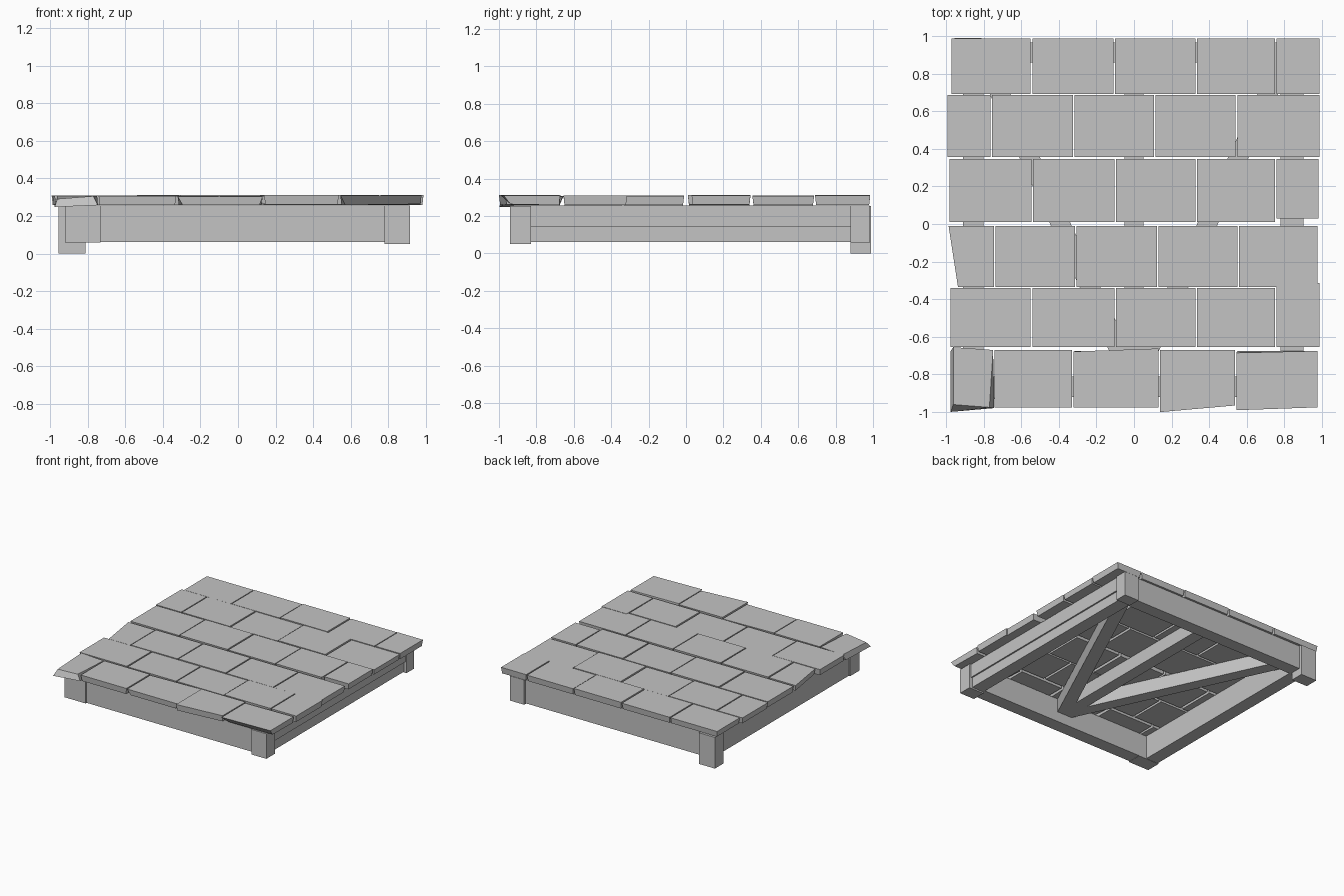
import bpy
import bmesh
import random

random.seed(4)
cube = bpy.data.objects.get("Cube")
if cube:
    bpy.data.objects.remove(cube, do_unlink=True)

grey = bpy.data.materials.new("plain_grey")
grey.use_nodes = True
colour = (0.55, 0.55, 0.55, 1)
grey.diffuse_color = colour
grey.node_tree.nodes["Principled BSDF"].inputs["Base Color"].default_value = colour


def hexa(name, bottom, top):
    """Solid from four bottom and four top corners, both counter-clockwise."""
    bm = bmesh.new()
    b = [bm.verts.new(p) for p in bottom]
    t = [bm.verts.new(p) for p in top]
    bm.faces.new(b[::-1])
    bm.faces.new(t)
    for i in range(4):
        j = (i + 1) % 4
        bm.faces.new((b[i], b[j], t[j], t[i]))
    mesh = bpy.data.meshes.new(name)
    bm.to_mesh(mesh)
    bm.free()
    mesh.materials.append(grey)
    obj = bpy.data.objects.new(name, mesh)
    bpy.context.collection.objects.link(obj)
    return obj


def ring(x0, x1, y0, y1, z):
    return [(x0, y0, z), (x1, y0, z), (x1, y1, z), (x0, y1, z)]


def box(name, x0, x1, y0, y1, z0, z1):
    return hexa(name, ring(x0, x1, y0, y1, z0), ring(x0, x1, y0, y1, z1))


# Rows of paving slabs: front edge, back edge, joints along x
rows = [
    (-0.975, -0.67, (-0.985, -0.745, -0.325, 0.135, 0.54, 0.98)),
    (-0.655, -0.34, (-0.98, -0.545, -0.10, 0.33, 0.755, 0.99)),
    (-0.335, -0.01, (-0.99, -0.74, -0.31, 0.125, 0.555, 0.98)),
    (0.01, 0.345, (-0.985, -0.54, -0.10, 0.33, 0.755, 0.985)),
    (0.355, 0.685, (-0.995, -0.76, -0.32, 0.11, 0.545, 0.99)),
    (0.69, 0.985, (-0.975, -0.545, -0.105, 0.33, 0.755, 0.99)),
]
# Worn slabs: (row, column) -> {corner: (dx, dy, dz)}; 0-3 bottom, 4-7 top
worn = {
    (0, 0): {0: (0, -0.03, -0.01), 4: (0.02, 0.015, -0.015), 7: (0.02, 0.015, 0),
             1: (0.01, -0.01, 0), 5: (-0.02, 0, 0)},
    (0, 2): {0: (0.02, 0, 0), 1: (-0.01, 0, 0), 7: (0, -0.008, 0), 6: (0, 0.008, 0)},
    (0, 3): {0: (0, -0.025, 0), 4: (0, -0.025, 0), 1: (0, 0.01, 0), 5: (0, 0.01, 0)},
    (0, 4): {0: (0.02, 0.035, 0), 1: (0, 0.03, 0.005), 4: (0, -0.015, 0),
             7: (0, -0.015, 0), 6: (0, -0.005, 0)},
    (1, 4): {2: (0, 0.025, 0), 3: (0, 0.025, 0), 6: (0, 0.025, 0), 7: (0, 0.025, 0)},
    (2, 0): {0: (0.05, 0, 0), 4: (0.05, 0, 0)},
    (3, 4): {0: (0, 0.02, 0), 1: (0, 0.02, 0), 4: (0, 0.02, 0), 5: (0, 0.02, 0)},
}
for r, (y0, y1, joints) in enumerate(rows):
    for c in range(5):
        x0, x1 = joints[c] + 0.004, joints[c + 1] - 0.004
        z = 0.308 + random.uniform(-0.004, 0.004)
        base = 0.257 + random.uniform(0, 0.006)
        pts = ring(x0 + 0.006, x1 - 0.006, y0 + 0.006, y1 - 0.006, base)
        pts += ring(x0, x1, y0, y1, z)
        for k, d in worn.get((r, c), {}).items():
            pts[k] = tuple(a + b for a, b in zip(pts[k], d))
        hexa(f"slab_{r + 1}_{c + 1}", pts[:4], pts[4:])

# Corner posts
box("front_left_post", -0.92, -0.73, -0.93, -0.81, 0.06, 0.255)
box("front_right_post", 0.78, 0.915, -0.94, -0.83, 0.05, 0.255)
box("back_right_post", 0.78, 0.91, 0.88, 0.98, 0.055, 0.257)
box("back_left_post", -0.955, -0.81, 0.88, 0.99, 0.0, 0.255)

# Frame made of a lower and an upper rail on each side
for name, z0, z1, step in (("lower", 0.062, 0.145, 0.012), ("upper", 0.145, 0.256, 0)):
    box(f"front_{name}_rail", -0.75, 0.80, -0.92, -0.81, z0, z1)
    box(f"back_{name}_rail", -0.83, 0.80, 0.86, 0.965, z0, z1)
    box(f"right_{name}_rail", 0.78, 0.90 - step, -0.85, 0.90, z0, z1)
    box(f"left_{name}_rail", -0.91, -0.80, -0.85, 0.90, z0, z1)

# Three braces fanning out from the middle of the front rail
for name, end in (("left", -0.80), ("middle", 0.0), ("right", 0.80)):
    dx, dy = end, 1.72
    length = (dx * dx + dy * dy) ** 0.5
    nx, ny = 0.05 * dy / length, -0.05 * dx / length
    y0, y1 = -0.84, 0.88
    plan = [(-nx, y0 - ny), (nx, y0 + ny), (end + nx, y1 + ny), (end - nx, y1 - ny)]
    hexa(f"{name}_brace", [(x, y, 0.145) for x, y in plan], [(x, y, 0.256) for x, y in plan])
